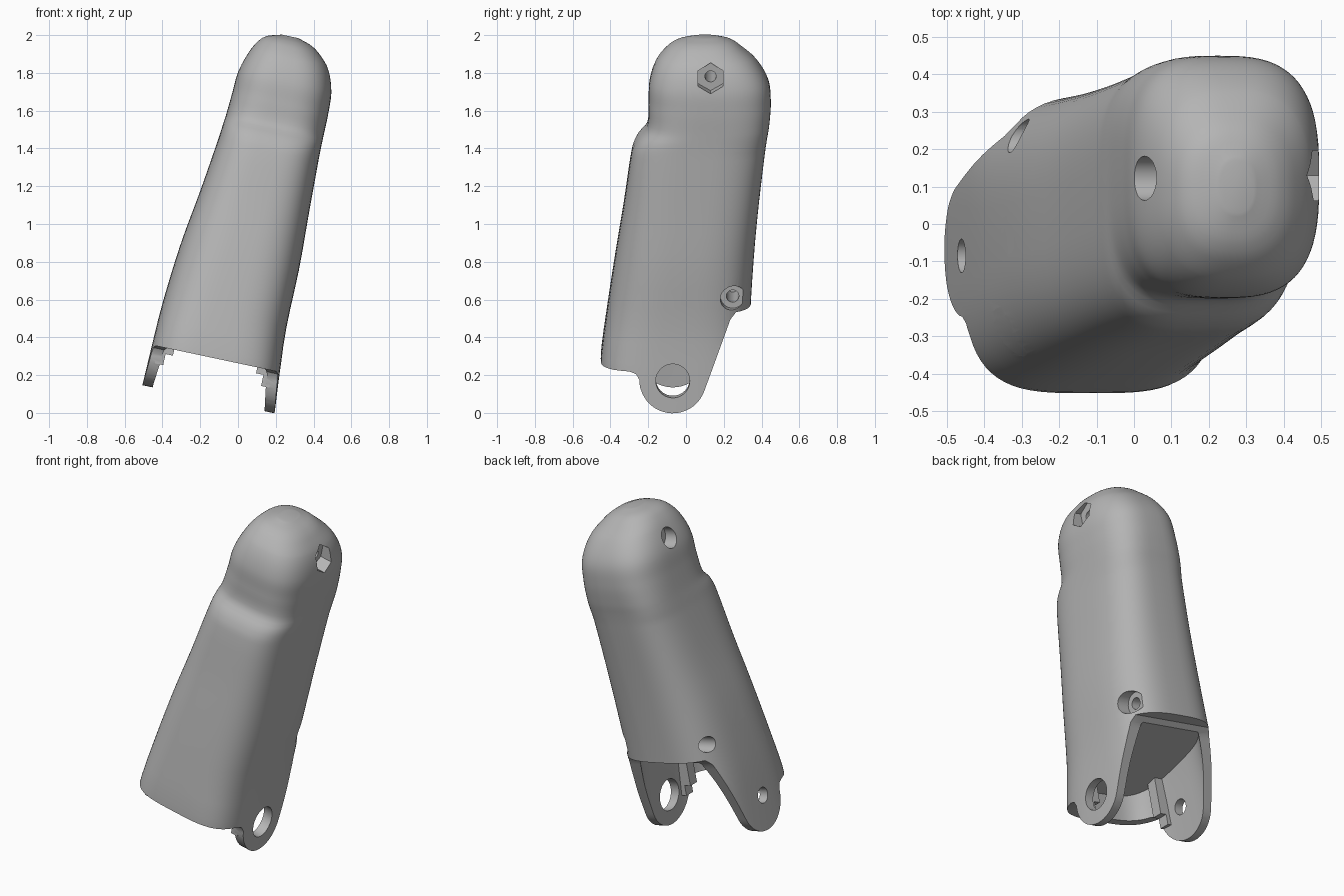
import bpy, bmesh, math
from mathutils import Matrix, Vector

cube = bpy.data.objects.get("Cube")
if cube:
    bpy.data.objects.remove(cube, do_unlink=True)

# The shell leans sideways: everything is built upright, then tilted
TILT = Matrix.Rotation(math.radians(12), 4, 'Y')

grey = bpy.data.materials.new("plain grey")
grey.use_nodes = True
grey.diffuse_color = (0.46, 0.46, 0.46, 1)
grey.node_tree.nodes["Principled BSDF"].inputs["Base Color"].default_value = (0.46, 0.46, 0.46, 1)

# Section keys: height, side min, side max, front, back, corner squareness
KEYS = [
    (-0.15, -0.53, 0.205, -0.46, 0.34, 3.6),
    (0.26, -0.52, 0.172, -0.452, 0.34, 3.6),
    (0.48, -0.512, 0.157, -0.425, 0.34, 3.2),
    (0.82, -0.482, 0.158, -0.375, 0.36, 3.0),
    (1.1, -0.441, 0.148, -0.33, 0.385, 3.1),
    (1.4, -0.403, 0.139, -0.285, 0.42, 3.2),
    (1.47, -0.396, 0.138, -0.255, 0.43, 3.3),
    (1.53, -0.39, 0.138, -0.207, 0.44, 3.2),
    (1.65, -0.382, 0.138, -0.198, 0.449, 3.0),
    (1.77, -0.374, 0.129, -0.193, 0.436, 2.9),
    (1.88, -0.341, 0.088, -0.157, 0.372, 2.7),
    (1.95, -0.303, 0.024, -0.1, 0.292, 2.5),
    (1.985, -0.262, -0.03, -0.045, 0.24, 2.4),
    (2.007, -0.19, -0.1, 0.03, 0.17, 2.3),
]


def section(w):
    """Smoothly interpolated section at height w."""
    i = max(k for k in range(len(KEYS) - 1) if KEYS[k][0] <= w)
    a, b = KEYS[i], KEYS[i + 1]
    p, n = KEYS[max(i - 1, 0)], KEYS[min(i + 2, len(KEYS) - 1)]
    h = b[0] - a[0]
    t = (w - a[0]) / h
    out = []
    for j in range(1, 6):
        ma = (b[j] - p[j]) / (b[0] - p[0]) * h
        mb = (n[j] - a[j]) / (n[0] - a[0]) * h
        out.append((2*t**3 - 3*t*t + 1) * a[j] + (t**3 - 2*t*t + t) * ma
                   + (3*t*t - 2*t**3) * b[j] + (t**3 - t*t) * mb)
    return out


def finish(bm, name):
    bmesh.ops.recalc_face_normals(bm, faces=bm.faces[:])
    bm.transform(TILT)
    mesh = bpy.data.meshes.new(name)
    bm.to_mesh(mesh)
    bm.free()
    mesh.materials.append(grey)
    ob = bpy.data.objects.new(name, mesh)
    bpy.context.collection.objects.link(ob)
    return ob


def loft(name, heights, inset=0.0, sides=72):
    bm = bmesh.new()
    rings = []
    for w in heights:
        u0, u1, y0, y1, n = section(w)
        ring = []
        for k in range(sides):
            c, s = math.cos(math.tau * k / sides), math.sin(math.tau * k / sides)
            x = math.copysign(abs(c) ** (2 / n), c) * ((u1 - u0) / 2 - inset)
            y = math.copysign(abs(s) ** (2 / n), s) * ((y1 - y0) / 2 - inset)
            ring.append(bm.verts.new(((u0 + u1) / 2 + x, (y0 + y1) / 2 + y, w)))
        rings.append(ring)
    for a, b in zip(rings, rings[1:]):
        for k in range(sides):
            m = (k + 1) % sides
            bm.faces.new((a[k], a[m], b[m], b[k]))
    bm.faces.new(rings[0][::-1])
    bm.faces.new(rings[-1])
    return finish(bm, name)


def bore(name, y, w, radius, u0, u1, sides=32):
    """Cylinder along the sideways axis."""
    bm = bmesh.new()
    bmesh.ops.create_cone(bm, cap_ends=True, segments=sides, radius1=radius,
                          radius2=radius, depth=u1 - u0)
    bm.transform(Matrix.Translation(((u0 + u1) / 2, y, w))
                 @ Matrix.Rotation(math.pi / 2, 4, 'Y') @ Matrix.Rotation(math.pi / 2, 4, 'Z'))
    return finish(bm, name)


def prism(name, points, offset):
    """Extrude an outline along the given offset."""
    bm = bmesh.new()
    face = bm.faces.new([bm.verts.new(p) for p in points])
    new = bmesh.ops.extrude_face_region(bm, geom=[face])
    bmesh.ops.translate(bm, vec=offset,
                        verts=[v for v in new["geom"] if isinstance(v, bmesh.types.BMVert)])
    return finish(bm, name)


def side_profile(name, points):
    return prism(name, [(-1, y, w) for y, w in points], (2, 0, 0))


def combine(target, other, operation='DIFFERENCE'):
    other.hide_render = True
    mod = target.modifiers.new("cut", 'BOOLEAN')
    mod.operation, mod.solver, mod.object = operation, 'EXACT', other
    bpy.context.view_layer.objects.active = target
    bpy.ops.object.modifier_apply(modifier=mod.name)
    bpy.data.objects.remove(other, do_unlink=True)


# Outer shell, denser towards the step and the rounded tip
heights = [-0.1 + 0.1 * i for i in range(15)] + [1.33 + 0.02 * i for i in range(28)]
heights += [1.89 + 0.01 * i for i in range(10)] + [1.987, 1.993, 1.999, 2.004, 2.0069]
shell = loft("finger_shell", heights)

# Holes: depth, height, radius, sideways extent, sides
lobe_y, lobe_w, lobe_r = -0.07, 0.215, 0.177
holes = [
    ("right_pin_hole", -0.016, 0.663, 0.037, 0.06, 0.4, 32),
    ("left_pin_hole", -0.034, 0.71, 0.045, -0.7, -0.39, 32),
    ("front_screw_hole", -0.287, 0.575, 0.067, -0.7, -0.34, 32),
    ("back_screw_bore", 0.247, 0.645, 0.065, 0.06, 0.4, 32),
    ("back_screw_hole", 0.247, 0.645, 0.033, -0.2, 0.2, 24),
    ("back_left_hole", 0.235, 0.65, 0.045, -0.7, -0.35, 32),
    ("nut_pocket", 0.13, 1.832, 0.077, 0.05, 0.4, 6),
    ("tip_bore", 0.122, 1.825, 0.059, -0.7, -0.29, 32),
    ("tip_hole", 0.13, 1.832, 0.03, -0.35, 0.2, 24),
]
for hole in holes:
    combine(shell, bore(*hole))

# Open cavity at the hinge end, its ceiling sloping down to the front
cavity = loft("cavity", [-0.14 + 0.08 * i for i in range(10)], 0.055)
combine(cavity, side_profile("ceiling", [(-0.8, -0.4), (-0.8, 0.3), (0.6, 0.62), (0.6, -0.4)]),
        'INTERSECT')
combine(shell, cavity)

# Rim: low in front, rounded hinge lobes, high at the back
rim = [(-0.8, -0.4), (-0.8, 0.257), (-0.3, 0.257), (-0.265, 0.245)]
rim += [(lobe_y + lobe_r * math.cos(math.radians(a)), lobe_w + lobe_r * math.sin(math.radians(a)))
        for a in range(180, 341, 8)]
rim += [(0.235, 0.53), (0.265, 0.565), (0.8, 0.572), (0.8, -0.4)]
combine(shell, side_profile("rim_cut", rim))

# Stepped brackets against the inner faces of the arms
for wall, step in ((-0.485, 1), (0.135, -1)):
    stair = [(0, 0.165), (0.045, 0.165), (0.045, 0.225), (0.085, 0.225), (0.085, 0.46), (0, 0.46)]
    combine(shell, prism("bracket", [(wall + d * step, -0.243, w) for d, w in stair],
                         (0, 0.063, 0)), 'UNION')

# Hinge holes through the arms
combine(shell, bore("large_hinge_hole", lobe_y, 0.21, 0.09, 0.0, 0.4, 40))
combine(shell, bore("small_hinge_hole", lobe_y - 0.015, 0.235, 0.045, -0.7, -0.3))

# Smooth shading with crisp cut edges
bpy.ops.object.select_all(action='DESELECT')
shell.select_set(True)
bpy.context.view_layer.objects.active = shell
bpy.ops.object.shade_smooth_by_angle(angle=math.radians(35))
